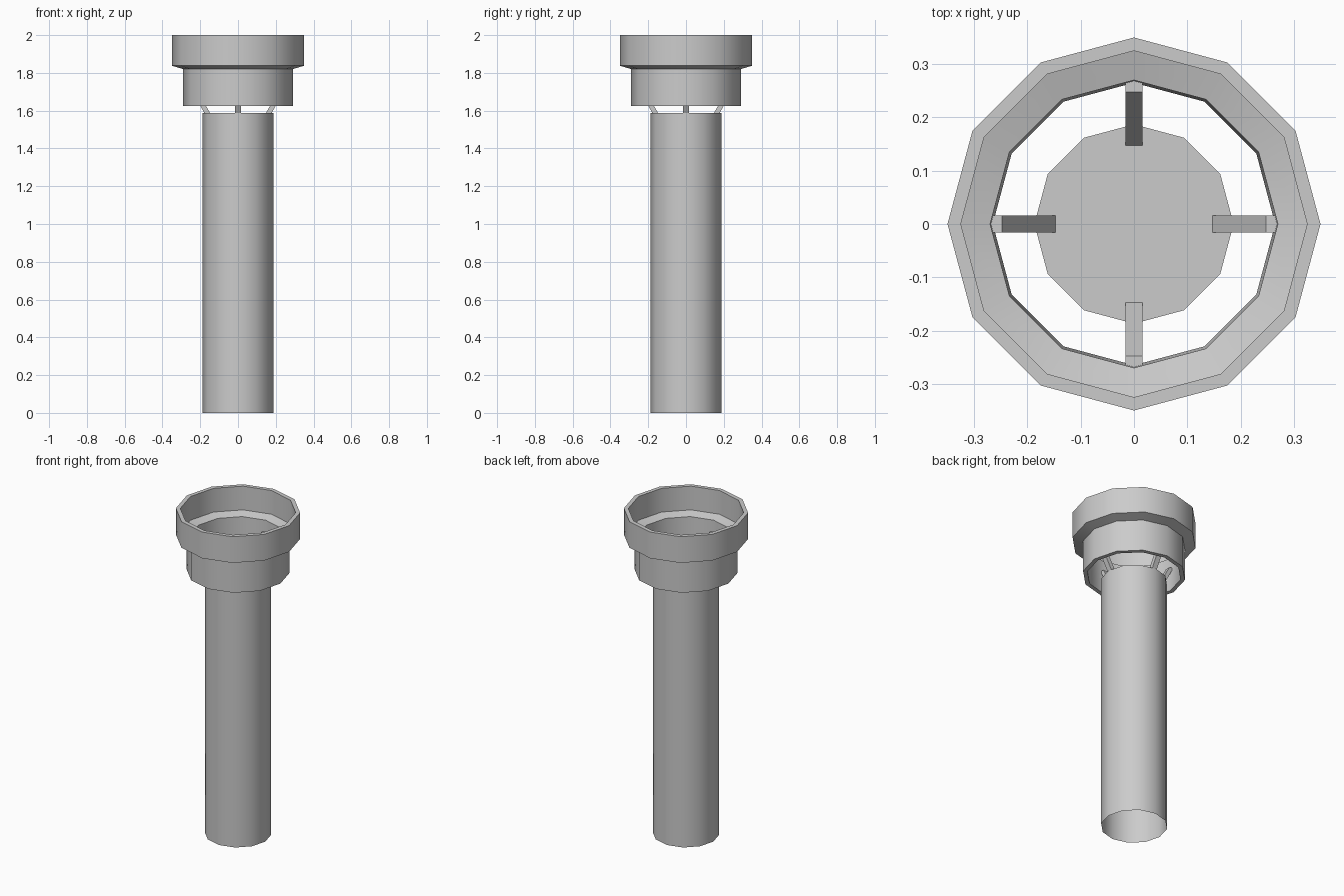
import bpy
import bmesh
import math
from mathutils import Matrix

SIDES = 12

cube = bpy.data.objects.get("Cube")
if cube:
    bpy.data.objects.remove(cube, do_unlink=True)

# Single grey material
grey = bpy.data.materials.new("light grey")
grey.use_nodes = True
grey.diffuse_color = (0.6, 0.6, 0.6, 1)
grey.node_tree.nodes["Principled BSDF"].inputs["Base Color"].default_value = (0.6, 0.6, 0.6, 1)


def finish(name, bm, smooth):
    mesh = bpy.data.meshes.new(name)
    bm.to_mesh(mesh)
    bm.free()
    mesh.materials.append(grey)
    obj = bpy.data.objects.new(name, mesh)
    bpy.context.collection.objects.link(obj)
    if smooth:
        bpy.ops.object.select_all(action='DESELECT')
        obj.select_set(True)
        bpy.context.view_layer.objects.active = obj
        bpy.ops.object.shade_smooth_by_angle(angle=math.radians(35))
    return obj


def ring(bm, radius, z):
    step = 2 * math.pi / SIDES
    return [bm.verts.new((radius * math.cos(i * step), radius * math.sin(i * step), z))
            for i in range(SIDES)]


def bridge(bm, lower, upper):
    for i in range(SIDES):
        j = (i + 1) % SIDES
        bm.faces.new((lower[i], lower[j], upper[j], upper[i]))


# Long tube, closed on top and open underneath
bm = bmesh.new()
base, top = ring(bm, 0.187, 0), ring(bm, 0.187, 1.587)
bridge(bm, base, top)
bm.faces.new(top)
finish("tube", bm, True)

# Stepped collar: closed wall profile, outside upward then inside downward
profile = [(0.29, 1.625), (0.29, 1.82), (0.35, 1.838), (0.35, 2.0),
           (0.325, 2.0), (0.325, 1.853), (0.27, 1.837), (0.265, 1.625)]
bm = bmesh.new()
rings = [ring(bm, r, z) for r, z in profile]
for k, lower in enumerate(rings):
    bridge(bm, lower, rings[(k + 1) % len(rings)])
finish("collar", bm, True)

# Four slanted struts joining the tube to the collar
outline = [(0.141, 1.575), (0.172, 1.575), (0.268, 1.755), (0.268, 1.765), (0.248, 1.765)]
half = 0.016
for n, side in enumerate(("left", "back", "right", "front")):
    bm = bmesh.new()
    face = bm.faces.new([bm.verts.new((x, half, z)) for x, z in outline])
    extruded = bmesh.ops.extrude_face_region(bm, geom=[face])["geom"]
    verts = [v for v in extruded if isinstance(v, bmesh.types.BMVert)]
    bmesh.ops.translate(bm, verts=verts, vec=(0, -2 * half, 0))
    bmesh.ops.recalc_face_normals(bm, faces=bm.faces)
    bm.transform(Matrix.Rotation(n * math.pi / 2, 4, 'Z'))
    finish(side + "_strut", bm, False)
